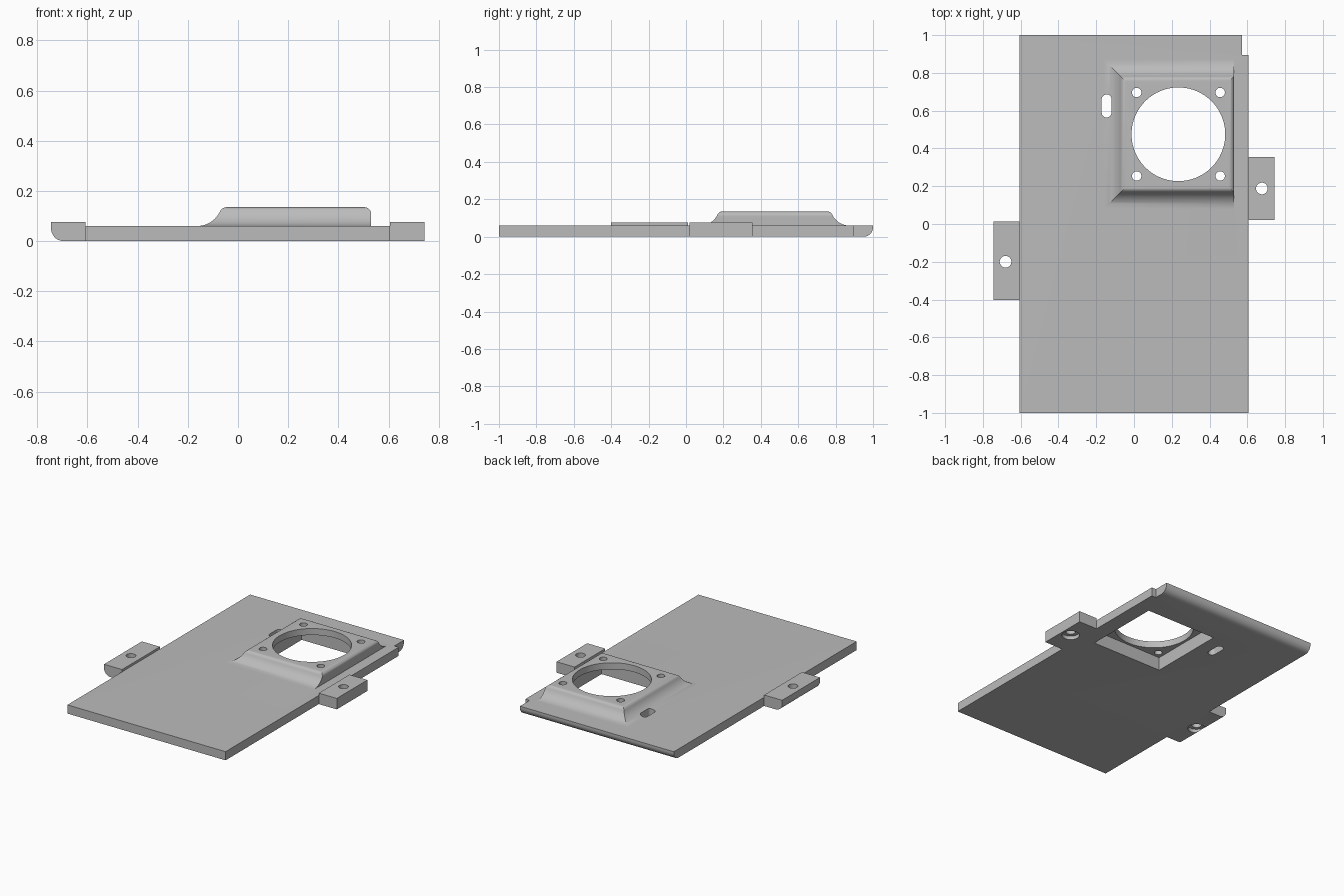
import bpy, bmesh
from math import sin, cos, pi, radians

cube = bpy.data.objects.get("Cube")
if cube:
    bpy.data.objects.remove(cube, do_unlink=True)

grey = bpy.data.materials.new("plain grey")
grey.use_nodes = True
grey.diffuse_color = (0.5, 0.5, 0.5, 1)
grey.node_tree.nodes["Principled BSDF"].inputs["Base Color"].default_value = (0.5, 0.5, 0.5, 1)


def loft(name, rings):
    """Skin a stack of equal-length point rings and cap both ends."""
    bm = bmesh.new()
    rows = [[bm.verts.new(p) for p in ring] for ring in rings]
    n = len(rows[0])
    for a, b in zip(rows, rows[1:]):
        for i in range(n):
            j = (i + 1) % n
            bm.faces.new((a[i], a[j], b[j], b[i]))
    bm.faces.new(rows[0])
    bm.faces.new(rows[-1])
    bmesh.ops.recalc_face_normals(bm, faces=bm.faces)
    mesh = bpy.data.meshes.new(name)
    bm.to_mesh(mesh)
    bm.free()
    mesh.materials.append(grey)
    obj = bpy.data.objects.new(name, mesh)
    bpy.context.collection.objects.link(obj)
    return obj


def prism(name, outline, axis, lo, hi):
    """Extrude a 2D outline along the axis with the given index."""
    def place(p, h):
        q = list(p)
        q.insert(axis, h)
        return q
    return loft(name, [[place(p, h) for p in outline] for h in (lo, hi)])


def box(name, x0, x1, y0, y1, z0, z1):
    return prism(name, [(x0, y0), (x1, y0), (x1, y1), (x0, y1)], 2, z0, z1)


def round_hole(name, x, y, r, z0=-0.1, z1=0.3, stretch=0.0, n=64):
    pts = []
    for i in range(n):
        a = 2 * pi * (i + 0.5) / n
        pts.append((x + r * cos(a), y + r * sin(a) + (stretch if sin(a) > 0 else -stretch)))
    return prism(name, pts, 2, z0, z1)


def rounded_section(inner, outer, height, r):
    """Rectangle section with its lower outer corner rounded."""
    s = 1 if outer > inner else -1
    arc = [(outer - s * r + s * r * sin(t), r - r * cos(t))
           for t in (radians(7.5 * k) for k in range(13))]
    return [(inner, 0)] + arc + [(outer, height), (inner, height)]


def combine(target, other, operation):
    mod = target.modifiers.new("join", 'BOOLEAN')
    mod.operation, mod.solver, mod.object = operation, 'EXACT', other
    bpy.context.view_layer.objects.active = target
    bpy.ops.object.modifier_apply(modifier=mod.name)
    bpy.data.objects.remove(other, do_unlink=True)


# Base plate with rounded lower rear edge and a notched rear corner
thick = 0.06
plate = prism("base_plate", rounded_section(-1, 1, thick, 0.05), 0, -0.607, 0.605)
combine(plate, box("notch_cutter", 0.572, 0.7, 0.895, 1.1, -0.1, 0.2), 'DIFFERENCE')

# Raised square mount: rounded rim flowing into a flared foot, sheer on its left side
cx, cy, half, top, rim, bend = 0.235, 0.475, 0.28, 0.135, 0.03, radians(65)
profile = [(rim * sin(bend * k / 8), top - rim * (1 - cos(bend * k / 8))) for k in range(9)]
d0, z0 = profile[-1]
flare = (z0 - thick) / (1 - cos(bend))
for k in range(1, 15):
    t = bend * (1 - k / 14)
    profile.append((d0 + flare * (sin(bend) - sin(t)), thick + flare * (1 - cos(t))))
profile.append((profile[-1][0], 0.02))
rings = []
for d, z in profile:
    left, right = cx - half - d, min(0.502 + d, 0.53)
    lo, hi = cy - half - d, cy + half + d
    rings.append([(left, lo, z), (right, lo, z), (right, hi, z), (left, hi, z)])
combine(plate, loft("mount", rings), 'UNION')

# Square pocket below, large opening, four screw holes and a slot
pocket = 0.265
combine(plate, box("pocket_cutter", cx - pocket, cx + pocket, cy - pocket, cy + pocket, -0.1, 0.09),
        'DIFFERENCE')
combine(plate, round_hole("opening_cutter", cx, cy, 0.248, n=96), 'DIFFERENCE')
for sx in (-1, 1):
    for sy in (-1, 1):
        combine(plate, round_hole("screw_cutter", cx + sx * 0.221, cy + sy * 0.221, 0.025, n=32),
                'DIFFERENCE')
combine(plate, round_hole("slot_cutter", -0.145, 0.625, 0.026, stretch=0.035), 'DIFFERENCE')

# Side tabs, each with a counterbored screw hole
right_tab = prism("right_tab", rounded_section(-0.607, -0.745, 0.076, 0.05), 1, -0.402, 0.012)
left_tab = box("left_tab", 0.605, 0.743, 0.02, 0.355, 0, 0.076)
for tab, x, y in ((right_tab, -0.68, -0.2), (left_tab, 0.677, 0.188)):
    combine(tab, round_hole("bore_cutter", x, y, 0.031, n=32), 'DIFFERENCE')
    combine(tab, round_hole("counterbore_cutter", x, y, 0.055, z1=0.025, n=32), 'DIFFERENCE')

# Smooth the curved surfaces, keep the edges crisp
bpy.ops.object.select_all(action='DESELECT')
for obj in (plate, right_tab, left_tab):
    obj.select_set(True)
bpy.context.view_layer.objects.active = plate
bpy.ops.object.shade_smooth_by_angle(angle=radians(25))
